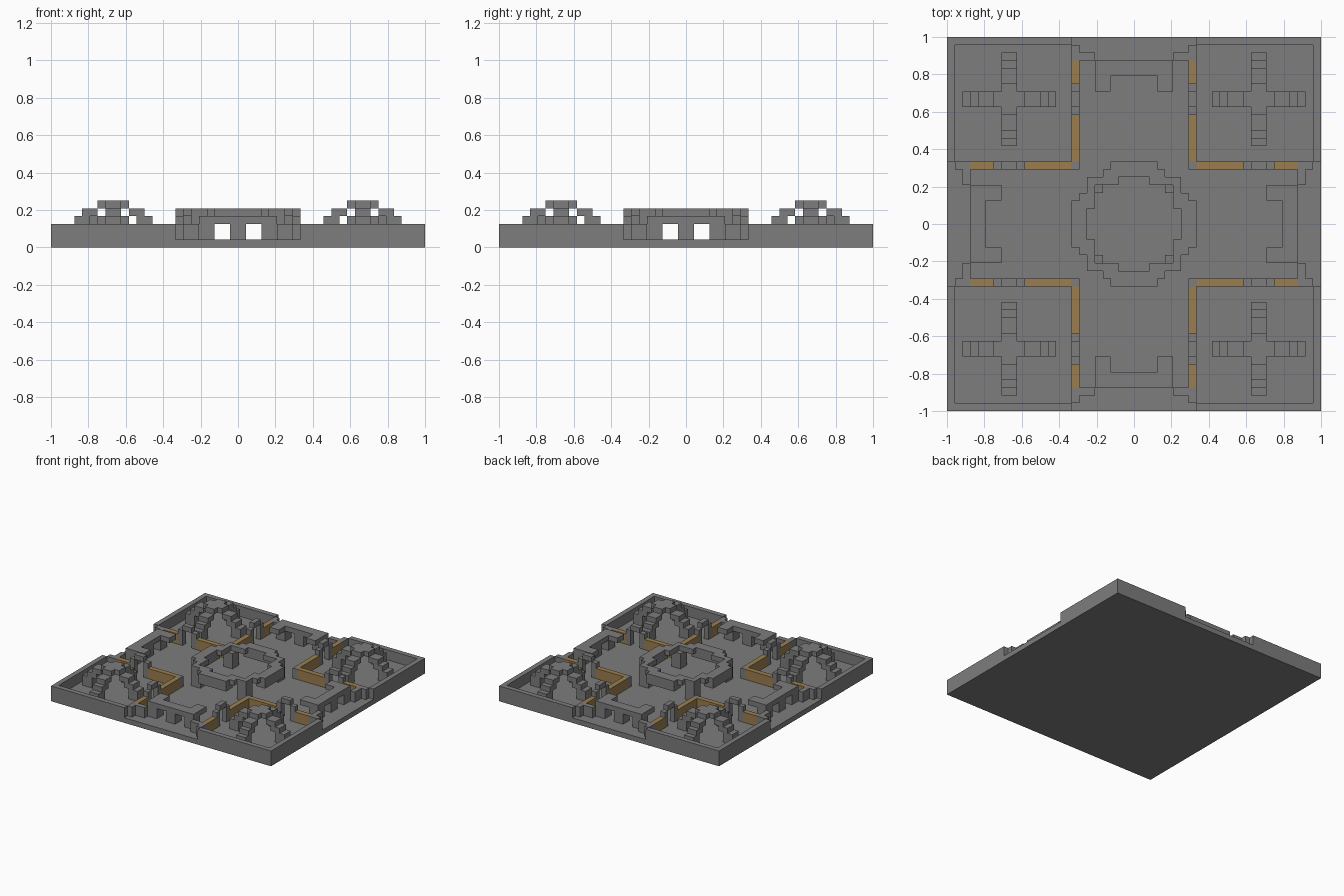
import bpy
import bmesh

U = 1 / 24  # one block of the 48 x 48 plan

cube = bpy.data.objects.get("Cube")
if cube:
    bpy.data.objects.remove(cube, do_unlink=True)


def make_material(name, rgb):
    mat = bpy.data.materials.new(name)
    mat.use_nodes = True
    mat.diffuse_color = (*rgb, 1)
    bsdf = next(n for n in mat.node_tree.nodes if n.type == 'BSDF_PRINCIPLED')
    bsdf.inputs["Base Color"].default_value = (*rgb, 1)
    return mat


STONE = make_material("grey_stone", (0.205, 0.205, 0.205))
WOOD = make_material("brown_wood", (0.33, 0.21, 0.078))


def turn(point, quarter):
    x, y = point
    for _ in range(quarter):
        x, y = -y, x
    return x, y


def prism(name, loops, z0, z1, mat=STONE, quarter=0):
    """Extrude a block-grid outline (with optional holes) from z0 to z1."""
    curve = bpy.data.curves.new(name, 'CURVE')
    curve.dimensions = '2D'
    curve.fill_mode = 'BOTH'
    curve.extrude = (z1 - z0) / 2 * U
    for loop in loops:
        spline = curve.splines.new('POLY')
        spline.points.add(len(loop) - 1)
        spline.use_cyclic_u = True
        for p, co in zip(spline.points, loop):
            x, y = turn(co, quarter)
            p.co = (x * U, y * U, 0, 1)
    temp = bpy.data.objects.new(name + "_outline", curve)
    bpy.context.collection.objects.link(temp)
    deps = bpy.context.evaluated_depsgraph_get()
    mesh = bpy.data.meshes.new_from_object(temp.evaluated_get(deps))
    bpy.data.objects.remove(temp, do_unlink=True)
    bm = bmesh.new()
    bm.from_mesh(mesh)
    bmesh.ops.remove_doubles(bm, verts=bm.verts, dist=0.0005)
    bmesh.ops.recalc_face_normals(bm, faces=bm.faces)
    for f in bm.faces:
        f.smooth = False
        f.material_index = 0
    bm.to_mesh(mesh)
    bm.free()
    mesh.materials.clear()
    mesh.materials.append(mat)
    obj = bpy.data.objects.new(name, mesh)
    obj.location.z = (z0 + z1) / 2 * U
    bpy.context.collection.objects.link(obj)
    return obj


def block(name, x0, x1, y0, y1, z0, z1, mat=STONE, quarter=0):
    return prism(name, [[(x0, y0), (x1, y0), (x1, y1), (x0, y1)]],
                 z0, z1, mat, quarter)


def four_fold(points):
    return [turn(p, q) for q in range(4) for p in points]


# Floor
block("floor", -24, 24, -24, 24, 0, 1)

# Raised central ring
outer = four_fold([(8, -3), (8, 3), (7, 3), (7, 4), (6, 4), (6, 6),
                   (4, 6), (4, 7), (3, 7)])
inner = four_fold([(6, -2), (6, 2), (5, 2), (5, 5), (2, 5)])
prism("central_ring", [outer, inner], 4, 5)

GATE_SLAB = [(-5, 17), (-3, 17), (-3, 19), (3, 19), (3, 17), (5, 17),
             (5, 21), (-5, 21)]
CORNER_WALL = [(8, 23), (23, 23), (23, 8), (24, 8), (24, 24), (8, 24)]
GATE_WALL = [(5, 21), (8, 21), (8, 23), (7, 23), (7, 22), (5, 22)]

for q in range(4):
    # Supports under the ring
    block("ring_pillar", 4, 6, 4, 6, 1, 4, quarter=q)
    block("ring_bracket", -3, 3, 6, 8, 3, 4, quarter=q)
    block("court_corner_post", 7, 8, 7, 8, 1, 3, quarter=q)

    # Gatehouse slab and its legs
    prism("gate_slab", [GATE_SLAB], 3, 4, quarter=q)
    block("gate_middle_pillar", -1, 1, 19, 21, 1, 3, quarter=q)

    # Outer corner wall
    prism("corner_wall", [CORNER_WALL], 1, 3, quarter=q)

    for s in (-1, 1):
        block("gate_leg", s * 3, s * 5, 19, 21, 1, 3, quarter=q)
        prism("gate_wall", [[(s * x, y) for x, y in GATE_WALL]], 1, 3, quarter=q)

        # Wooden partitions with a stone doorway between them
        a, b = s * 7, s * 8
        block("long_partition", a, b, 8, 14, 1, 3, WOOD, q)
        block("short_partition", a, b, 18, 21, 1, 3, WOOD, q)
        block("door_post", a, b, 14, 15, 1, 4, quarter=q)
        block("door_post", a, b, 17, 18, 1, 4, quarter=q)
        block("door_lintel", a, b, 15, 17, 4, 5, quarter=q)

    # Crossed stepped arches in the corner court
    block("arch_crown", 14, 18, 15, 17, 5, 6, quarter=q)
    for s in (-1, 1):
        block("arch_crown_side", 15, 17, 16 + s, 16 + s * 2, 5, 6, quarter=q)
        for d0, d1, z0, z1 in ((2, 4, 4, 5), (3, 5, 3, 4), (4, 6, 1, 3)):
            e0, e1 = 16 + s * d0, 16 + s * d1
            block("arch_step_across", e0, e1, 15, 17, z0, z1, quarter=q)
            block("arch_step_along", 15, 17, e0, e1, z0, z1, quarter=q)
